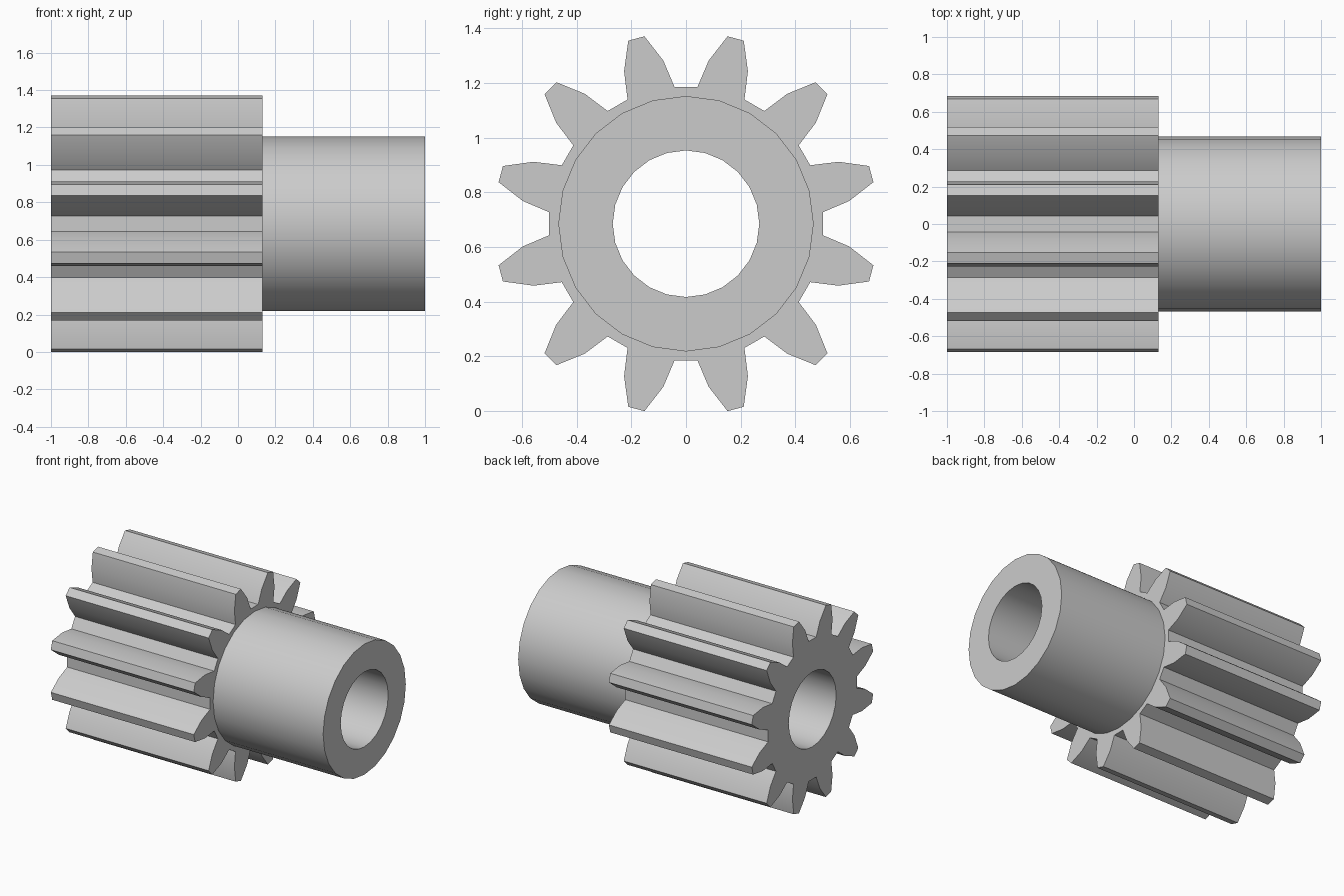
import bpy
import bmesh
from math import cos, sin, radians

cube = bpy.data.objects.get("Cube")
if cube:
    bpy.data.objects.remove(cube, do_unlink=True)

TEETH = 12
SIDES = 24
AXIS_Z = 0.685
X_BACK, X_STEP, X_END = -1.0, 0.13, 1.0
TIP, PITCH, ROOT = 0.702, 0.602, 0.502
HUB, BORE = 0.467, 0.268


def polar(radius, degrees):
    a = radians(degrees)
    return radius * cos(a), AXIS_Z + radius * sin(a)


def circle(radius):
    return [polar(radius, 360 * i / SIDES) for i in range(SIDES)]


def gear_outline():
    # Each tooth tapers in two steps from root to tip
    half = [(ROOT, -10.2), (PITCH, -7.1), (TIP, -2.5)]
    tooth = half + [(r, -a) for r, a in reversed(half)]
    step = 360 / TEETH
    return [polar(r, step * (i + 0.5) + a) for i in range(TEETH) for r, a in tooth]


def ring(bm, x, outline):
    return [bm.verts.new((x, y, z)) for y, z in outline]


def wall(bm, a, b):
    n = len(a)
    for i in range(n):
        j = (i + 1) % n
        bm.faces.new((a[i], a[j], b[j], b[i]))


def end_face(bm, outer, inner):
    edges = []
    for loop in (outer, inner):
        for a, b in zip(loop, loop[1:] + loop[:1]):
            edges.append(bm.edges.get((a, b)) or bm.edges.new((a, b)))
    bmesh.ops.triangle_fill(bm, edges=edges, use_beauty=True, normal=(1, 0, 0))


# Toothed section, stepped hub and through bore as one solid
bm = bmesh.new()
gear_a, gear_b = (ring(bm, x, gear_outline()) for x in (X_BACK, X_STEP))
hub_a, hub_b = (ring(bm, x, circle(HUB)) for x in (X_STEP, X_END))
bore_a, bore_b = (ring(bm, x, circle(BORE)) for x in (X_BACK, X_END))

for a, b in ((gear_a, gear_b), (hub_a, hub_b), (bore_a, bore_b)):
    wall(bm, a, b)
for outer, inner in ((gear_a, bore_a), (gear_b, hub_a), (hub_b, bore_b)):
    end_face(bm, outer, inner)
bmesh.ops.recalc_face_normals(bm, faces=bm.faces[:])

mesh = bpy.data.meshes.new("pinion_gear")
bm.to_mesh(mesh)
bm.free()
gear = bpy.data.objects.new("pinion_gear", mesh)
bpy.context.collection.objects.link(gear)

# Plain grey metal
grey = bpy.data.materials.new("grey")
grey.use_nodes = True
colour = (0.6, 0.6, 0.6, 1)
grey.diffuse_color = colour
grey.node_tree.nodes["Principled BSDF"].inputs["Base Color"].default_value = colour
mesh.materials.append(grey)

# Smooth rounds and flanks, crisp corners
bpy.ops.object.select_all(action="DESELECT")
gear.select_set(True)
bpy.context.view_layer.objects.active = gear
bpy.ops.object.shade_smooth_by_angle(angle=radians(30))
